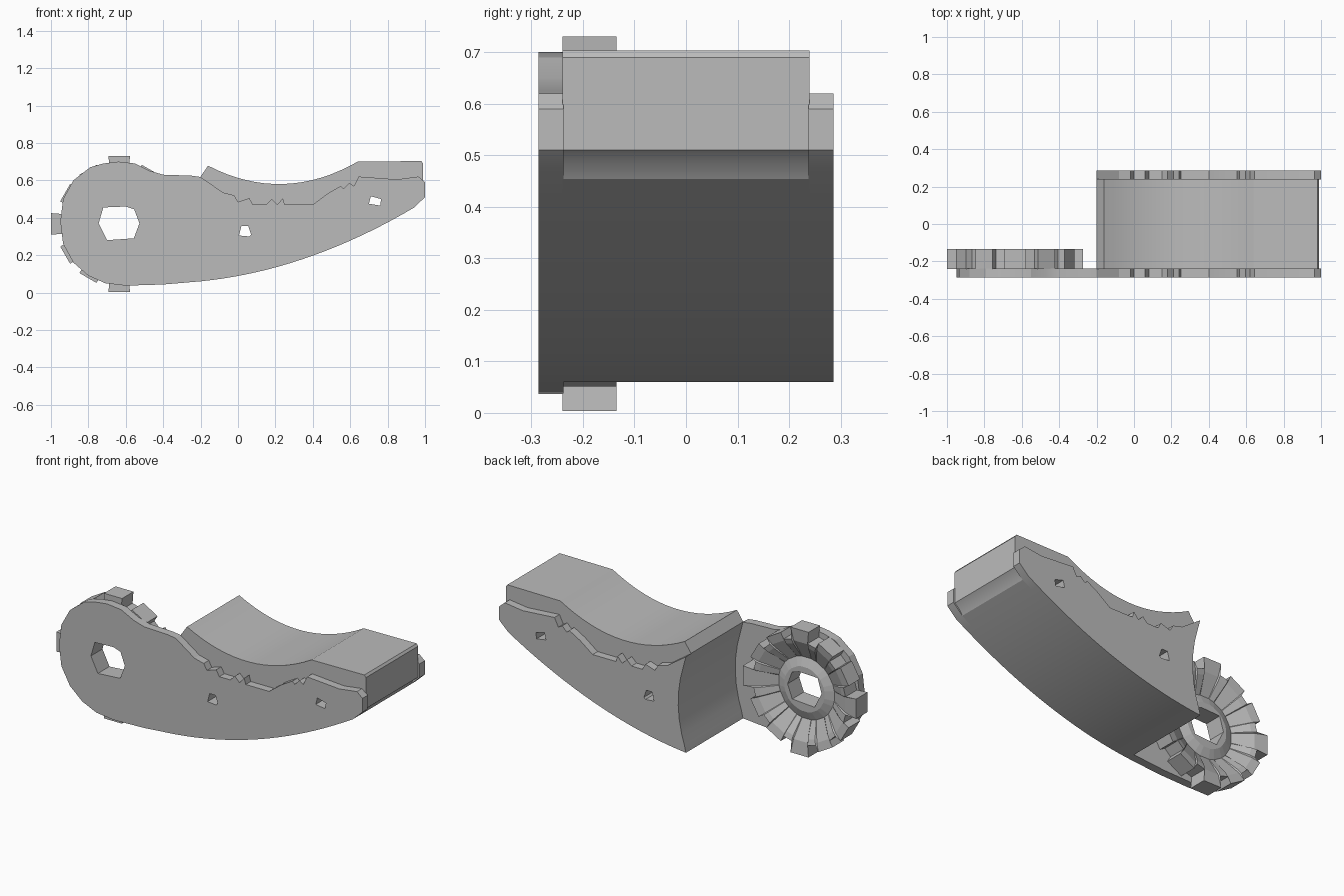
import bpy, bmesh, math

cube = bpy.data.objects.get("Cube")
if cube:
    bpy.data.objects.remove(cube, do_unlink=True)

grey = bpy.data.materials.new("plain grey")
grey.use_nodes = True
COLOR = (0.5, 0.5, 0.5, 1)
grey.diffuse_color = COLOR
grey.node_tree.nodes["Principled BSDF"].inputs["Base Color"].default_value = COLOR

HUB_X, HUB_Z = -0.635, 0.367


def finish(name, bm):
    bmesh.ops.recalc_face_normals(bm, faces=bm.faces)
    mesh = bpy.data.meshes.new(name)
    bm.to_mesh(mesh)
    bm.free()
    mesh.materials.append(grey)
    obj = bpy.data.objects.new(name, mesh)
    bpy.context.collection.objects.link(obj)
    return obj


def slab(name, outline, y0, y1):
    """Extrude an x-z outline from y0 to y1."""
    bm = bmesh.new()
    face = bm.faces.new([bm.verts.new((x, y0, z)) for x, z in outline])
    new = bmesh.ops.extrude_face_region(bm, geom=[face])["geom"]
    bmesh.ops.translate(bm, vec=(0, y1 - y0, 0),
                        verts=[v for v in new if isinstance(v, bmesh.types.BMVert)])
    return finish(name, bm)


def cut(obj, cutter):
    mod = obj.modifiers.new("hole", "BOOLEAN")
    mod.operation = "DIFFERENCE"
    mod.solver = "EXACT"
    mod.object = cutter
    bpy.context.view_layer.objects.active = obj
    bpy.ops.object.modifier_apply(modifier=mod.name)


def belly(x):
    t = x + 0.2
    return 0.06 + 0.1 * t + 0.215 * t * t


def concave_end(z):
    """Curved wall facing the toothed wheel."""
    return -0.15 - 0.055 * ((z - 0.34) / 0.28) ** 2


# Shared curves
underside = [(-0.2 + i * 0.06, belly(-0.2 + i * 0.06)) for i in range(20)]
end_wall = [(concave_end(z), z) for z in (0.56, 0.48, 0.4, 0.32, 0.24, 0.16, 0.1)]
jagged_top = [(1, 0.51), (1, 0.59), (0.965, 0.62), (0.85, 0.605), (0.645, 0.62),
              (0.62, 0.57), (0.595, 0.585), (0.565, 0.555), (0.55, 0.57),
              (0.48, 0.53), (0.4, 0.47), (0.25, 0.47), (0.24, 0.505),
              (0.21, 0.47), (0.18, 0.5), (0.15, 0.47), (0.08, 0.47), (0.06, 0.505),
              (0, 0.485), (-0.02, 0.52), (-0.08, 0.535), (-0.2, 0.618)]
head = [(-0.25, 0.625), (-0.4, 0.63), (-0.47, 0.65), (-0.55, 0.69), (-0.64, 0.7),
        (-0.72, 0.69), (-0.79, 0.67), (-0.88, 0.6), (-0.935, 0.5), (-0.95, 0.38),
        (-0.935, 0.26), (-0.88, 0.16), (-0.8, 0.09), (-0.71, 0.05), (-0.6, 0.037),
        (-0.4, 0.043)]
dip = [(x, 0.58 + 0.68 * (x - 0.22) ** 2)
       for x in [0.64 - i * 0.05 for i in range(17)]]

# Main body and the two side plates
body = slab("body_block", underside + [(0.96, 0.485), (0.99, 0.51), (0.99, 0.69), (0.98, 0.703)]
            + dip + [(-0.2, 0.62)] + end_wall, -0.24, 0.24)
front_plate = slab("front_plate", underside + jagged_top + head, -0.286, -0.238)
back_plate = slab("back_plate", underside + jagged_top + end_wall, 0.238, 0.286)

# Toothed wheel with a dished back
TEETH = 12
bm = bmesh.new()
rows = []
for radius, y in ((None, -0.24), (None, -0.135), (0.27, -0.145), (0.18, -0.2),
                  (0.13, -0.18), (0.08, -0.18), (0.08, -0.24)):
    row = []
    for i in range(TEETH):
        tip = 0.368 if i % 3 == 0 else 0.338
        for offset, edge in ((-10, 0.3), (-9, tip), (9, tip), (10, 0.3)):
            a = math.radians(i * 30 + offset)
            r = radius or edge
            if radius == 0.27 and edge == tip:
                r = 0.29
            row.append(bm.verts.new((HUB_X + r * math.cos(a), y, HUB_Z + r * math.sin(a))))
    rows.append(row)
for a, b in zip(rows, rows[1:] + rows[:1]):
    for i in range(len(a)):
        j = (i + 1) % len(a)
        bm.faces.new((a[i], a[j], b[j], b[i]))
wheel = finish("toothed_wheel", bm)

# Holes
axle = slab("axle_cutter", [(-0.745, 0.37), (-0.72, 0.455), (-0.6, 0.46), (-0.555, 0.445),
                            (-0.527, 0.37), (-0.557, 0.29), (-0.7, 0.28)], -0.5, 0.5)
pin_a = slab("pin_cutter_a", [(0.005, 0.305), (0.06, 0.3), (0.07, 0.31), (0.055, 0.355),
                              (0.018, 0.355)], -0.5, 0.5)
pin_b = slab("pin_cutter_b", [(0.7, 0.475), (0.76, 0.465), (0.765, 0.5), (0.71, 0.515)],
             -0.5, 0.5)
for part in (front_plate, wheel):
    cut(part, axle)
for part in (front_plate, body, back_plate):
    for pin in (pin_a, pin_b):
        cut(part, pin)
for cutter in (axle, pin_a, pin_b):
    bpy.data.objects.remove(cutter, do_unlink=True)

# Soft shading on the curved sheets
for part in (body, front_plate, back_plate):
    bpy.ops.object.select_all(action="DESELECT")
    part.select_set(True)
    bpy.context.view_layer.objects.active = part
    bpy.ops.object.shade_smooth_by_angle(angle=math.radians(20))
